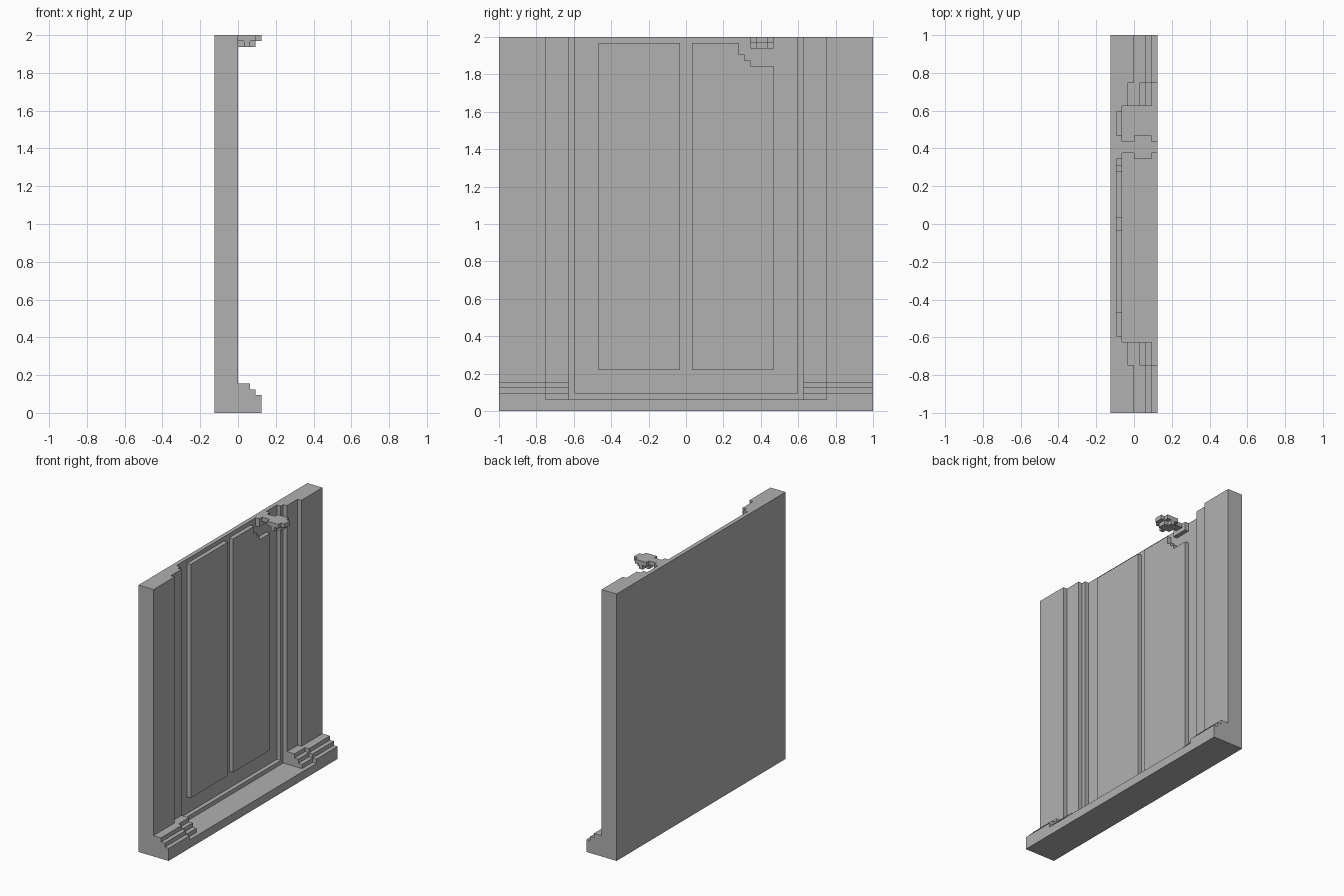
import bpy, bmesh
from mathutils import Vector

U = 1 / 32  # module size; all part sizes below are in modules

cube = bpy.data.objects.get("Cube")
if cube:
    bpy.data.objects.remove(cube, do_unlink=True)

grey = bpy.data.materials.new("stone_grey")
grey.use_nodes = True
COLOUR = (0.44, 0.44, 0.44, 1)
grey.diffuse_color = COLOUR
grey.node_tree.nodes["Principled BSDF"].inputs["Base Color"].default_value = COLOUR


def prism(name, outline, axis, start, end):
    """Extrude a 2D outline along x, y or z; outline uses the other two axes in order."""
    bm = bmesh.new()
    k = "xyz".index(axis)

    def place(point):
        co = list(point)
        co.insert(k, start)
        return Vector(co) * U

    face = bm.faces.new([bm.verts.new(place(p)) for p in outline])
    extruded = bmesh.ops.extrude_face_region(bm, geom=[face])
    shift = Vector((0, 0, 0))
    shift[k] = (end - start) * U
    bmesh.ops.translate(bm, vec=shift,
                        verts=[v for v in extruded["geom"] if isinstance(v, bmesh.types.BMVert)])
    bmesh.ops.recalc_face_normals(bm, faces=bm.faces)
    mesh = bpy.data.meshes.new(name)
    bm.to_mesh(mesh)
    bm.free()
    mesh.materials.append(grey)
    obj = bpy.data.objects.new(name, mesh)
    bpy.context.collection.objects.link(obj)
    return obj


def rect(a0, a1, b0, b1):
    return [(a0, b0), (a1, b0), (a1, b1), (a0, b1)]


# Wall with stepped door recess, extruded upward from its plan
half_plan = [(0, 32), (0, 24), (-1, 24), (-1, 20), (-2, 20), (-2, 19), (-3, 19)]
plan = [(-4, 32)] + half_plan + [(x, -y) for x, y in reversed(half_plan)] + [(-4, -32)]
prism("wall", plan, "z", 0, 64)

# Threshold and bottom rail of the door frame
prism("threshold", rect(-3, 4, -24, 24), "z", 0, 2)
prism("frame_bottom_rail", rect(-3, -2, -19, 19), "z", 2, 3)

# Stepped plinths on each side of the doorway
for side, s in (("left", 1), ("right", -1)):
    outer = [(0, 0), (4, 0), (4, 3), (3, 3), (3, 4), (2, 4), (2, 5), (0, 5)]
    inner = [(-1, 2), (3, 2), (3, 3), (2, 3), (2, 4), (1, 4), (1, 5), (-1, 5)]
    prism(side + "_outer_plinth", outer, "y", s * 24, s * 32)
    prism(side + "_inner_plinth", inner, "y", s * 20, s * 24)

# Raised door panels, one stepped around the handle
prism("plain_door_panel", rect(-15, -1, 7, 63), "x", -3, -2)
notched = [(1, 7), (15, 7), (15, 59), (11, 59), (11, 60), (10, 60),
           (10, 61), (9, 61), (9, 63), (1, 63)]
prism("notched_door_panel", notched, "x", -3, -2)

# Door handle: back plate, stem and stepped knob
prism("handle_plate", rect(11, 15, 62, 64), "x", -3, -2)
prism("handle_stem", rect(12, 14, 63, 64), "x", -2, 0)
tee = [(11, 63), (12, 63), (12, 62), (14, 62), (14, 63), (15, 63), (15, 64), (11, 64)]
prism("knob_back", tee, "x", 0, 1)
prism("knob_middle", rect(11, 15, 62, 64), "x", 1, 2)
prism("knob_front", tee, "x", 2, 3)
prism("knob_tip", rect(12, 14, 63, 64), "x", 3, 4)
